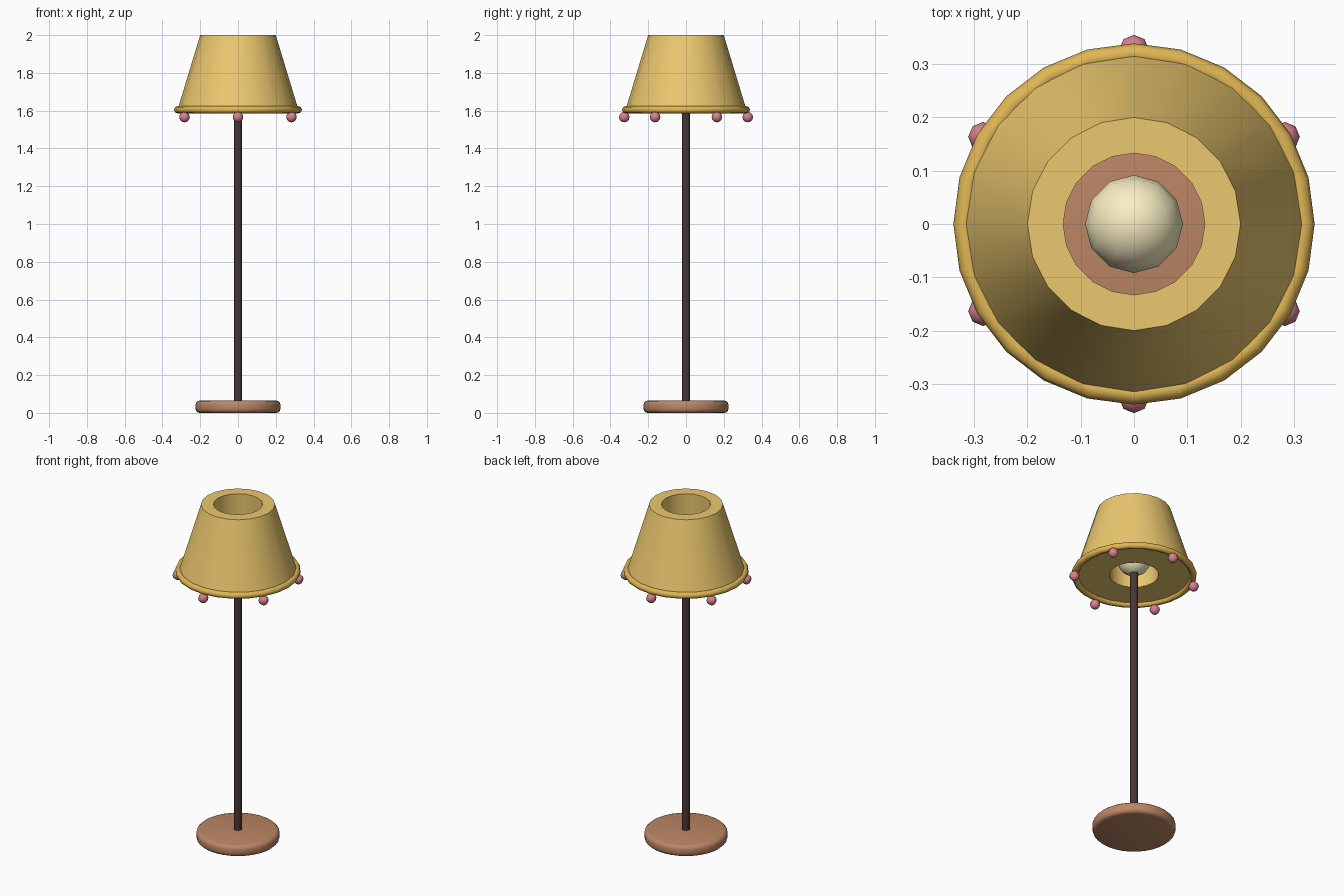
import bpy, bmesh
from math import sin, cos, pi, radians

if "Cube" in bpy.data.objects:
    bpy.data.objects.remove(bpy.data.objects["Cube"])

SHADE_Z = 1.605   # height of the shade's lower edge
SHADE_R = 0.32


def material(name, rgb):
    m = bpy.data.materials.new(name)
    m.diffuse_color = (*rgb, 1)
    m.use_nodes = True
    m.node_tree.nodes["Principled BSDF"].inputs["Base Color"].default_value = m.diffuse_color
    return m


def finish(name, mat, angle=40):
    ob = bpy.context.object
    ob.name = name
    ob.data.materials.append(mat)
    bpy.ops.object.shade_smooth_by_angle(angle=radians(angle))
    return ob


def ball(name, loc, radius, segments, rings, mat):
    bpy.ops.mesh.primitive_uv_sphere_add(segments=segments, ring_count=rings,
                                         radius=radius, location=loc)
    return finish(name, mat, 80)


def lathe(name, profile, sides, mat):
    """Revolve a closed (radius, z) profile about z."""
    bm = bmesh.new()
    rings = [[bm.verts.new((r * cos(2 * pi * i / sides), r * sin(2 * pi * i / sides), z))
              for i in range(sides)] for r, z in profile]
    for a, b in zip(rings, rings[1:] + rings[:1]):
        for i in range(sides):
            j = (i + 1) % sides
            bm.faces.new((a[i], a[j], b[j], b[i]))
    bmesh.ops.recalc_face_normals(bm, faces=bm.faces)
    me = bpy.data.meshes.new(name)
    bm.to_mesh(me)
    bm.free()
    ob = bpy.data.objects.new(name, me)
    bpy.context.collection.objects.link(ob)
    bpy.ops.object.select_all(action='DESELECT')
    ob.select_set(True)
    bpy.context.view_layer.objects.active = ob
    return finish(name, mat)


wood = material("warm_wood", (0.50, 0.24, 0.13))
dark = material("dark_metal", (0.065, 0.038, 0.035))
cloth = material("shade_cloth", (0.84, 0.58, 0.16))
gold = material("gold_trim", (0.75, 0.47, 0.09))
pink = material("pink_bead", (0.70, 0.22, 0.28))
glow = material("bulb_glass", (0.95, 0.86, 0.55))

# base disc with rounded edges
bpy.ops.mesh.primitive_cylinder_add(vertices=32, radius=0.225, depth=0.065,
                                    location=(0, 0, 0.0325))
base = bpy.context.object
bevel = base.modifiers.new("rounded_edge", 'BEVEL')
bevel.width = 0.022
bevel.segments = 3
bevel.limit_method = 'ANGLE'
bevel.angle_limit = radians(40)
bpy.ops.object.modifier_apply(modifier=bevel.name)
finish("base", wood)

# pole, running up into the bulb
bpy.ops.mesh.primitive_cylinder_add(vertices=12, radius=0.022, depth=1.59,
                                    location=(0, 0, 0.845))
finish("pole", dark)

# bulb
ball("bulb", (0, 0, 1.70), 0.092, 12, 8, glow)

# thick tapered shade with a straight hole through it
lathe("shade", [(SHADE_R, SHADE_Z), (0.2, 2.0), (0.133, 2.0), (0.133, SHADE_Z)], 20, cloth)

# rolled trim round the lower edge
bpy.ops.mesh.primitive_torus_add(major_segments=24, minor_segments=8, major_radius=SHADE_R,
                                 minor_radius=0.019, location=(0, 0, SHADE_Z))
finish("shade_trim", gold, 80)

# six hanging beads
for k in range(6):
    a = pi / 2 + k * pi / 3
    ball(f"bead_{k + 1}", (0.327 * cos(a), 0.327 * sin(a), 1.566), 0.028, 8, 6, pink)
